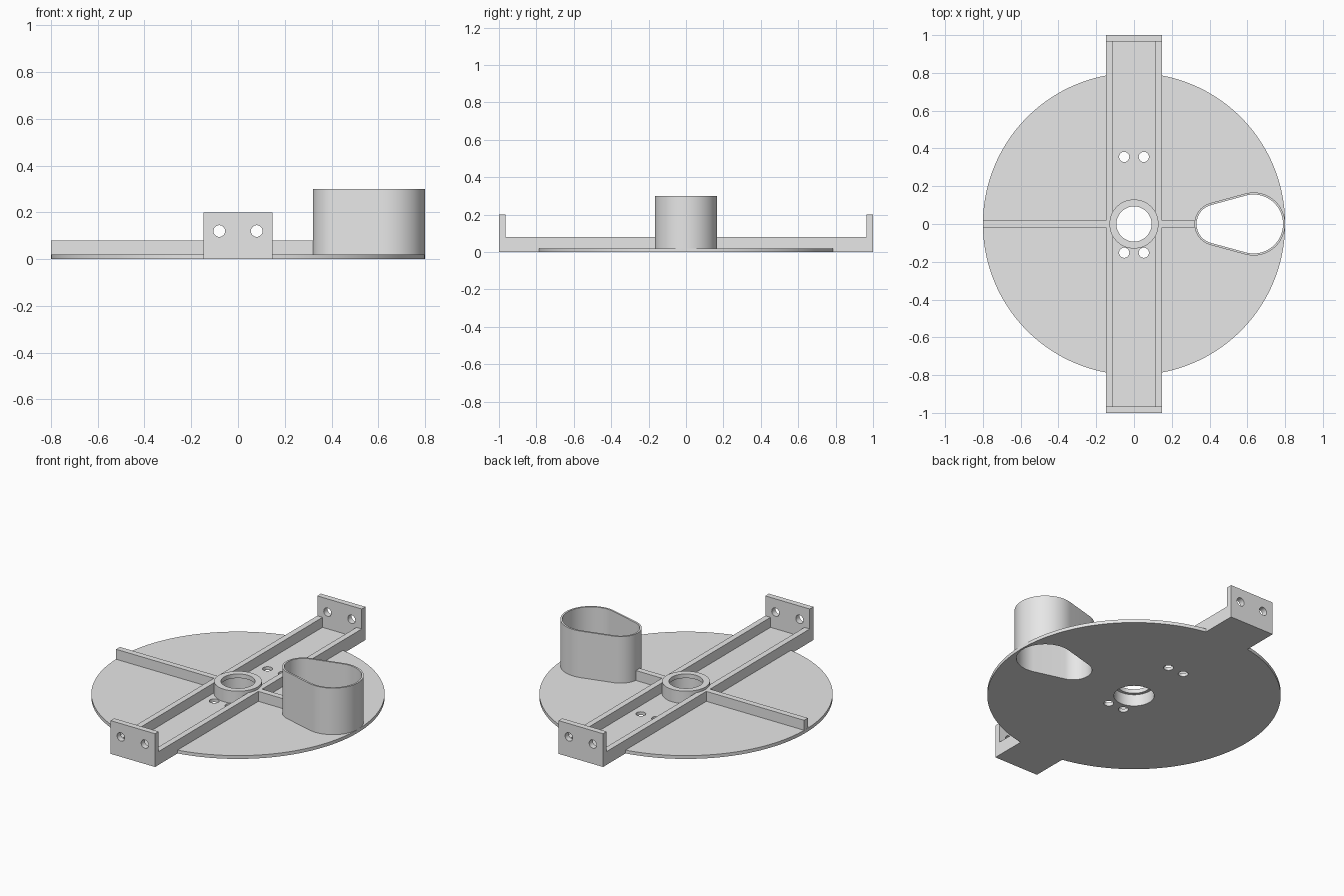
import bpy, bmesh, math
from mathutils import Matrix

if "Cube" in bpy.data.objects:
    bpy.data.objects.remove(bpy.data.objects["Cube"])

grey = bpy.data.materials.new("plain_grey")
grey.diffuse_color = (0.8, 0.8, 0.8, 1)
grey.use_nodes = True
grey.node_tree.nodes["Principled BSDF"].inputs["Base Color"].default_value = grey.diffuse_color


def arc(cx, cy, r, a0, a1, n):
    return [(cx + r * math.cos(a0 + (a1 - a0) * i / n),
             cy + r * math.sin(a0 + (a1 - a0) * i / n)) for i in range(n + 1)]


def circle(cx, cy, r, n=32):
    return arc(cx, cy, r, 0, 2 * math.pi, n)[:-1]


def rect(x0, x1, y0, y1):
    return [(x0, y0), (x1, y0), (x1, y1), (x0, y1)]


def finish(name, mesh, bm):
    bmesh.ops.remove_doubles(bm, verts=bm.verts, dist=1e-5)
    bmesh.ops.recalc_face_normals(bm, faces=bm.faces)
    bm.to_mesh(mesh)
    bm.free()
    mesh.materials.clear()
    mesh.materials.append(grey)
    mesh.shade_smooth()
    mesh.set_sharp_from_angle(angle=math.radians(30))
    ob = bpy.data.objects.new(name, mesh)
    bpy.context.collection.objects.link(ob)
    return ob


def slab(name, loops, z0, z1, turn=None):
    """Extrude a flat outline (first loop) with holes (other loops)."""
    cu = bpy.data.curves.new(name + "_outline", 'CURVE')
    cu.dimensions = '2D'
    cu.fill_mode = 'BOTH'
    cu.extrude = (z1 - z0) / 2
    for pts in loops:
        sp = cu.splines.new('POLY')
        sp.points.add(len(pts) - 1)
        for p, (x, y) in zip(sp.points, pts):
            p.co = (x, y, 0, 1)
        sp.use_cyclic_u = True
    tmp = bpy.data.objects.new(name + "_tmp", cu)
    mesh = bpy.data.meshes.new_from_object(tmp)
    bpy.data.objects.remove(tmp)
    mesh.name = name
    bm = bmesh.new()
    bm.from_mesh(mesh)
    bmesh.ops.translate(bm, verts=bm.verts, vec=(0, 0, (z0 + z1) / 2))
    if turn:
        bm.transform(turn)
    return finish(name, mesh, bm)


def teardrop(inset):
    """Two unequal arcs joined by tangent lines."""
    x0, r0, x1, r1 = 0.435, 0.115, 0.633, 0.167
    a = math.acos((r0 - r1) / (x1 - x0)) # tangent direction, mirrored in y
    return (arc(x1, 0, r1 - inset, -a, a, 48)
            + arc(x0, 0, r0 - inset, a, 2 * math.pi - a, 32))


W, R, T, RAIL = 0.148, 0.8, 0.02, 0.08

# Base plate: disc joined with the long arm, with all through holes
a = math.acos(W / R)
outline = (arc(0, 0, R, -a, a, 64) + [(W, 1), (-W, 1)]
           + arc(0, 0, R, math.pi - a, math.pi + a, 64) + [(-W, -1), (W, -1)])
holes = [circle(sx * 0.052, y, 0.027) for sx in (-1, 1) for y in (0.355, -0.152)]
slab("base_plate", [outline, circle(0, 0, 0.11, 64), teardrop(0.011)] + holes, 0, T)

# Teardrop cup wall
slab("cup_wall", [teardrop(0), teardrop(0.011)], T, 0.3)

# Side rails of the arm
for side, s in (("left", -1), ("right", 1)):
    lo, hi = sorted((s * 0.113, s * W))
    slab("arm_rail_" + side, [rect(lo, hi, -0.966, 0.966)], T, RAIL)

# Cross ribs
slab("cross_rib_left", [rect(-0.799, -W, -0.018, 0.018)], T, RAIL)
slab("cross_rib_right", [rect(W, 0.326, -0.018, 0.018)], T, RAIL)

# Upright end plates with two screw holes
upright = Matrix.Rotation(math.pi / 2, 4, 'X')
for end, z0 in (("front", 0.965), ("back", -1.0)):
    slab("end_plate_" + end,
         [rect(-W, W, T, 0.2), circle(-0.08, 0.12, 0.025), circle(0.08, 0.12, 0.025)],
         z0, z0 + 0.035, upright)

# Central hub with an inner top lip, turned around z
profile = [(0.11, T), (0.13, T), (0.13, 0.095), (0.093, 0.095), (0.093, 0.07), (0.11, 0.07)]
bm = bmesh.new()
vs = [bm.verts.new((r, 0, z)) for r, z in profile]
es = [bm.edges.new((vs[i], vs[(i + 1) % len(vs)])) for i in range(len(vs))]
bmesh.ops.spin(bm, geom=vs + es, cent=(0, 0, 0), axis=(0, 0, 1),
               angle=2 * math.pi, steps=64, use_merge=False)
finish("center_hub", bpy.data.meshes.new("center_hub"), bm)
